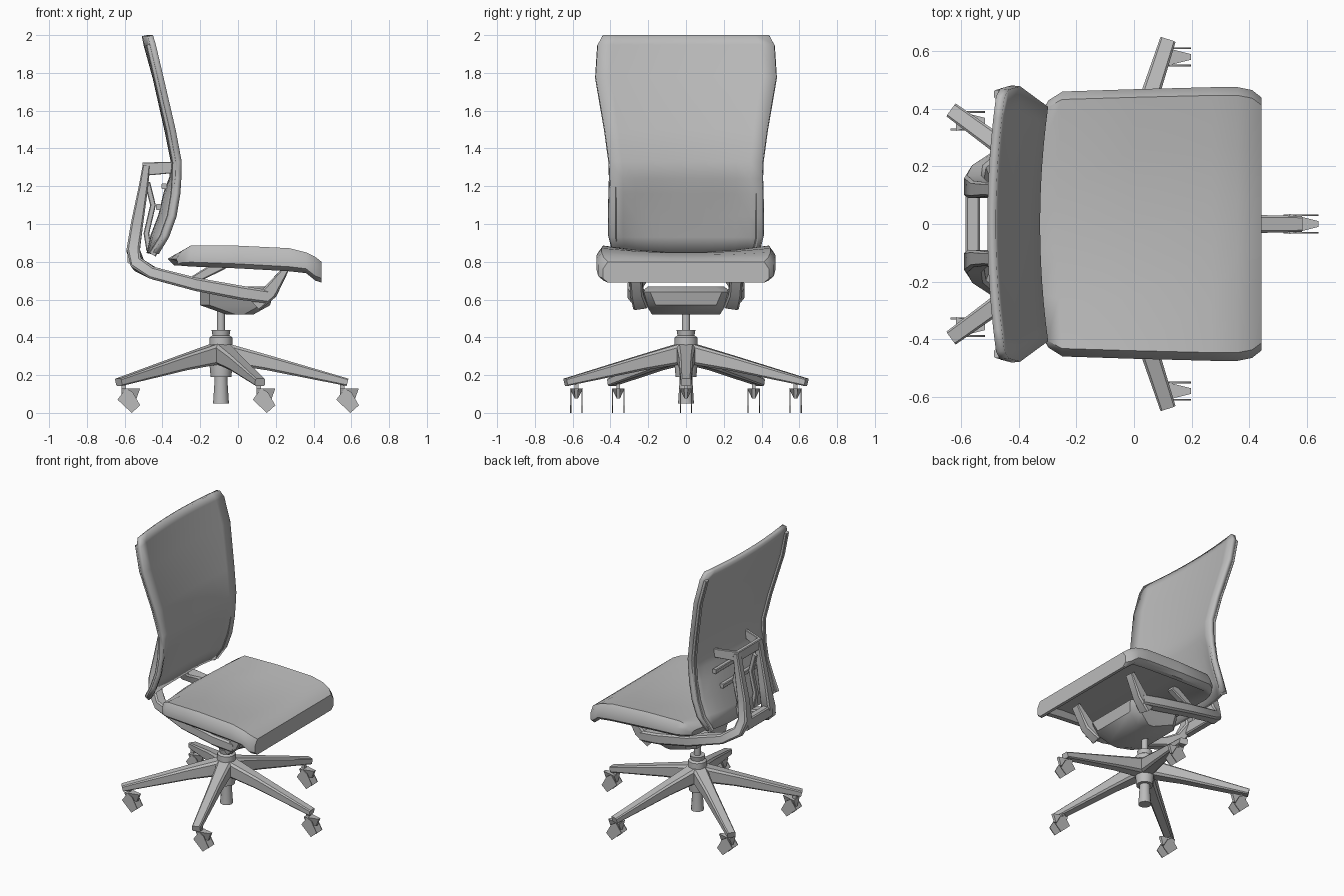
import bpy, bmesh, math
from mathutils import Vector

cube = bpy.data.objects.get("Cube")
if cube:
    bpy.data.objects.remove(cube, do_unlink=True)

grey = bpy.data.materials.new("plain grey")
grey.use_nodes = True
grey.diffuse_color = (0.5, 0.5, 0.5, 1)
grey.node_tree.nodes["Principled BSDF"].inputs["Base Color"].default_value = (0.5, 0.5, 0.5, 1)


def finish(name, bm, angle=35):
    bmesh.ops.recalc_face_normals(bm, faces=bm.faces)
    me = bpy.data.meshes.new(name)
    bm.to_mesh(me)
    bm.free()
    me.materials.append(grey)
    me.shade_smooth()
    me.set_sharp_from_angle(angle=math.radians(angle))
    ob = bpy.data.objects.new(name, me)
    bpy.context.collection.objects.link(ob)
    return ob


def loft(name, rings, angle=35):
    """Skin a closed solid over rings of equal length."""
    bm = bmesh.new()
    rows = [[bm.verts.new(p) for p in ring] for ring in rings]
    n = len(rows[0])
    for a, b in zip(rows, rows[1:]):
        for i in range(n):
            j = (i + 1) % n
            bm.faces.new((a[i], a[j], b[j], b[i]))
    bm.faces.new(rows[0])
    bm.faces.new(rows[-1])
    return finish(name, bm, angle)


def rail(name, path, side=(0, 1, 0)):
    """Chamfered bar along points (x, y, z, width, height)."""
    pts = [Vector(p[:3]) for p in path]
    side = Vector(side)
    rings = []
    for i, p in enumerate(path):
        t = (pts[min(i + 1, len(pts) - 1)] - pts[max(i - 1, 0)]).normalized()
        s = (side - t * side.dot(t)).normalized()
        up = t.cross(s)
        w, h = p[3] / 2, p[4] / 2
        c = 0.3 * min(w, h)
        corners = [(w, h - c), (w - c, h), (c - w, h), (-w, h - c),
                   (-w, c - h), (c - w, -h), (w - c, -h), (w, c - h)]
        rings.append([pts[i] + s * a + up * b for a, b in corners])
    return loft(name, rings)


def turned(name, x, profile, sides=12):
    """Round part about a vertical axis from (radius, z) pairs."""
    angles = [2 * math.pi * k / sides for k in range(sides)]
    return loft(name, [[(x + r * math.cos(a), r * math.sin(a), z) for a in angles]
                       for r, z in profile])


def plate(name, outline, cx, cy, width):
    """Extrude an x-z outline across y."""
    return loft(name, [[(cx + x, cy + s * width / 2, z) for x, z in outline]
                       for s in (-1, 1)])


# Five-star base, hub and gas lift
HUB = -0.09
turned("base_hub", HUB, [(0.055, 0.19), (0.065, 0.3), (0.06, 0.4), (0.045, 0.41),
                         (0.05, 0.44), (0.03, 0.44)])
turned("gas_lift", HUB, [(0.022, 0.42), (0.022, 0.56)])
turned("lift_bottom", HUB, [(0.042, 0.05), (0.034, 0.17), (0.034, 0.2)])

wheel = [(-0.06, 0.07), (-0.015, 0.13), (0.02, 0.11), (0.06, 0.04), (0.015, 0)]
for k in range(5):
    a = math.radians(72 * k)
    d = Vector((math.cos(a), math.sin(a), 0))
    path = []
    for r, z, w, h in [(0.02, 0.315, 0.1, 0.11), (0.25, 0.265, 0.075, 0.08), (0.67, 0.162, 0.055, 0.04)]:
        path.append((HUB + d.x * r, d.y * r, z, w, h))
    rail(f"base_leg_{k + 1}", path, side=(-d.y, d.x, 0))
    cx, cy = HUB + 0.64 * d.x + 0.03, 0.61 * d.y
    # Hood tapering forward and down, on a short stem between two thin wheels
    loft(f"caster_hood_{k + 1}", [
        [(cx - 0.04, cy - 0.035, z), (cx + 0.06, cy - t, z), (cx + 0.06, cy + t, z), (cx - 0.04, cy + 0.035, z)]
        if z > 0.1 else
        [(cx - 0.04, cy - t, z), (cx + 0.04, cy - t, z), (cx + 0.04, cy + t, z), (cx - 0.04, cy + t, z)]
        for z, t in ((0.13, 0.01), (0.075, 0.008))])
    plate(f"caster_stem_{k + 1}", [(-0.04, 0.11), (-0.04, 0.16), (-0.015, 0.16), (-0.015, 0.11)],
          cx, cy, 0.02)
    for s in (-1, 1):
        plate(f"caster_wheel_{k + 1}_{'left' if s > 0 else 'right'}", wheel, cx, cy + s * 0.03, 0.006)

# Tilt mechanism bowl under the seat
rings = []
for z, x0, x1, w in [(0.52, -0.06, 0.08, 0.18), (0.57, -0.2, 0.17, 0.21),
                     (0.64, -0.2, 0.19, 0.24), (0.67, -0.14, 0.14, 0.2)]:
    c = 0.05
    rings.append([(x1, c - w, z), (x1, w - c, z), (x1 - c, w, z), (x0 + c, w, z),
                  (x0, w - c, z), (x0, c - w, z), (x0 + c, -w, z), (x1 - c, -w, z)])
loft("tilt_mechanism", rings)

# Side arms sweeping back and up into the spine, with seat struts
for s, label in ((1, "left"), (-1, "right")):
    rail(f"support_arm_{label}", [
        (0.16, s * 0.26, 0.615, 0.07, 0.07), (0.02, s * 0.27, 0.635, 0.08, 0.075),
        (-0.22, s * 0.27, 0.68, 0.075, 0.07), (-0.45, s * 0.23, 0.74, 0.075, 0.065),
        (-0.53, s * 0.17, 0.785, 0.08, 0.07), (-0.555, s * 0.13, 0.86, 0.08, 0.07),
        (-0.535, s * 0.12, 1.0, 0.06, 0.065), (-0.5, s * 0.12, 1.2, 0.05, 0.05),
        (-0.485, s * 0.12, 1.31, 0.05, 0.04)])
    rail(f"front_strut_{label}", [(0.1, s * 0.24, 0.57, 0.08, 0.06),
                                  (0.17, s * 0.26, 0.64, 0.07, 0.08),
                                  (0.26, s * 0.27, 0.77, 0.06, 0.03)])
    rail(f"rear_strut_{label}", [(-0.26, s * 0.27, 0.69, 0.05, 0.04),
                                 (-0.08, s * 0.28, 0.79, 0.05, 0.06)])
    rail(f"head_link_{label}", [(-0.5, s * 0.12, 1.29, 0.02, 0.07),
                                (-0.34, s * 0.18, 1.3, 0.02, 0.06)])
    rail(f"lumbar_link_{label}", [(-0.48, s * 0.09, 1.22, 0.03, 0.03),
                                  (-0.45, s * 0.09, 1.1, 0.03, 0.03),
                                  (-0.485, s * 0.09, 0.95, 0.03, 0.03),
                                  (-0.47, s * 0.09, 0.86, 0.04, 0.03)])

# Cross members of the spine and lumbar support
for name, x, z, w, d, h in [
        ("spine_foot", -0.56, 0.83, 0.14, 0.05, 0.08),
        ("spine_head", -0.49, 1.29, 0.13, 0.03, 0.07),
        ("lumbar_bar_upper", -0.39, 1.2, 0.24, 0.03, 0.03),
        ("lumbar_bar_lower", -0.42, 1.09, 0.2, 0.03, 0.03)]:
    rail(name, [(x, -w, z, d, h), (x, w, z, d, h)], side=(1, 0, 0))

# Dished seat cushion with a drooping front lip and hollow underside
rings = []
for x, w, top, low, dish in [
        (-0.375, 0.39, 0.815, 0.78, 0.0), (-0.34, 0.43, 0.855, 0.78, 0.02),
        (-0.27, 0.46, 0.885, 0.775, 0.035), (0, 0.468, 0.885, 0.765, 0.035),
        (0.27, 0.475, 0.872, 0.75, 0.025), (0.36, 0.475, 0.85, 0.74, 0.015),
        (0.41, 0.465, 0.825, 0.7, 0.005), (0.442, 0.44, 0.8, 0.69, 0.0)]:
    bend = 0.05 * max(0, -x - 0.2) / 0.16
    edge = min(0.04, (top - low) * 0.35)
    inner = low if x > 0.4 else max(low, top - 0.06 - dish)
    section = [(u * 0.94, top - dish * (1 - u * u)) for u in (-1, -0.6, -0.2, 0.2, 0.6, 1)]
    section += [(1, top - edge), (1, low + edge * 0.6), (0.94, low), (0.87, low), (0.82, inner),
                (-0.82, inner), (-0.87, low), (-0.94, low), (-1, low + edge * 0.6), (-1, top - edge)]
    rings.append([(x + bend * u * u, u * w, z) for u, z in section])
loft("seat_cushion", rings, 40)

# Curved backrest shell: height, edge x, half width, hollow depth
rows = [(2.0, -0.45, 0.44, 0.03), (1.95, -0.435, 0.467, 0.035), (1.78, -0.395, 0.478, 0.028),
        (1.5, -0.33, 0.43, 0.03), (1.33, -0.298, 0.407, 0.028), (1.24, -0.3, 0.402, 0.035),
        (1.16, -0.305, 0.4, 0.06), (1.04, -0.325, 0.4, 0.068), (0.93, -0.365, 0.4, 0.07),
        (0.84, -0.42, 0.38, 0.035)]
COLS = 12
bm = bmesh.new()
grid = []
for z, x, w, depth in rows:
    us = [2 * i / COLS - 1 for i in range(COLS + 1)]
    power = 4 if z < 1.2 else 2
    grid.append([bm.verts.new((x - depth * (1 - abs(u) ** power), u * w, z)) for u in us])
for a, b in zip(grid, grid[1:]):
    for i in range(COLS):
        bm.faces.new((a[i], a[i + 1], b[i + 1], b[i]))
back = finish("backrest", bm, 50)
shell = back.modifiers.new("thickness", 'SOLIDIFY')
shell.thickness = 0.03
facing = sum(p.normal.x for p in back.data.polygons)
shell.offset = -1 if facing > 0 else 1

# Raised rim along the back of each side edge
for s, label in ((1, "left"), (-1, "right")):
    rail(f"back_rim_{label}", [(x - 0.032, s * (w - 0.017), z, 0.03, 0.04) for z, x, w, _ in rows[1:]])
